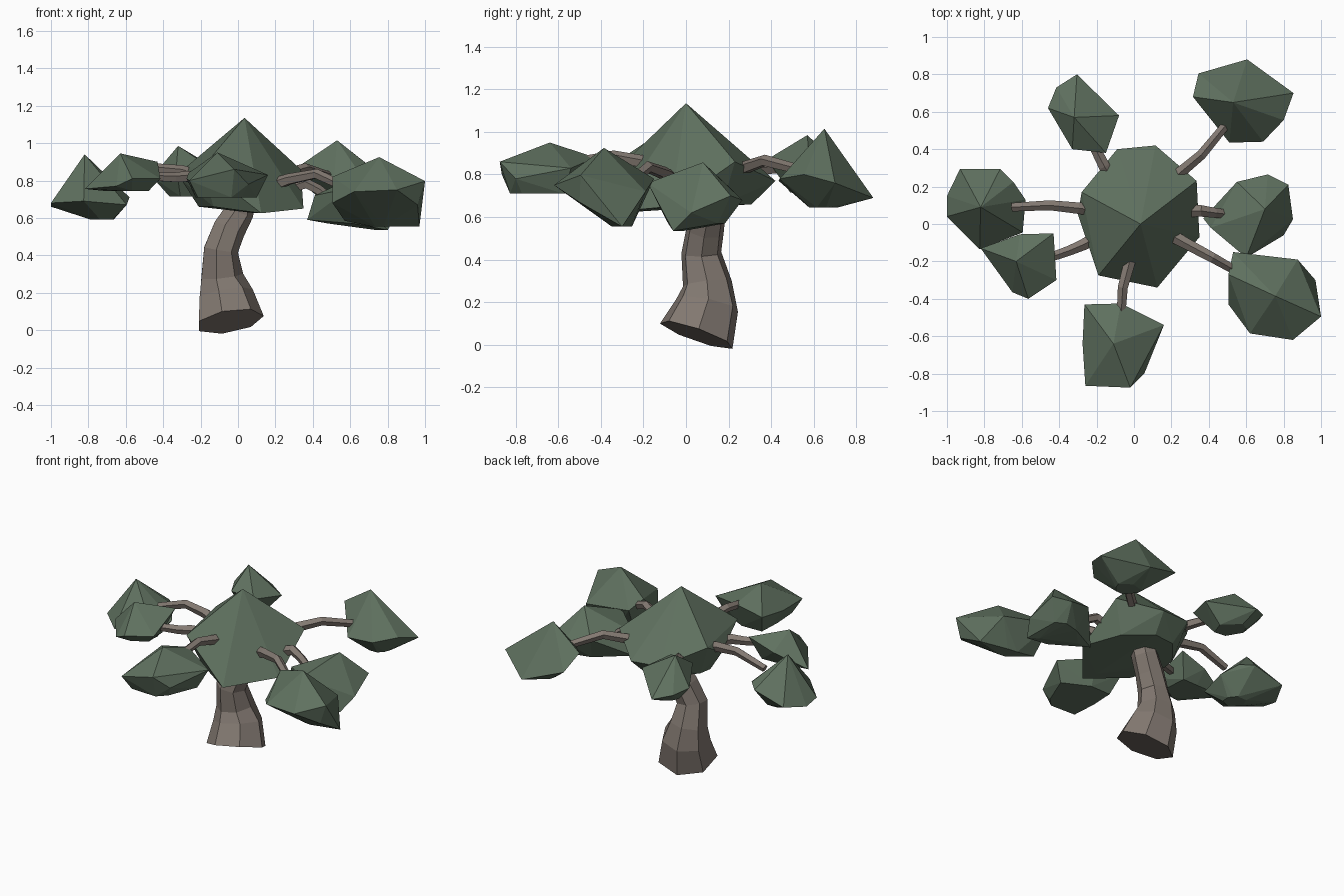
import bpy
import bmesh
from math import cos, sin, tau
from mathutils import Vector

cube = bpy.data.objects.get("Cube")
if cube:
    bpy.data.objects.remove(cube, do_unlink=True)


def make_material(name, colour):
    material = bpy.data.materials.new(name)
    material.use_nodes = True
    material.diffuse_color = colour
    material.node_tree.nodes["Principled BSDF"].inputs["Base Color"].default_value = colour
    return material


leaf_green = make_material("leaf green", (0.115, 0.165, 0.115, 1))
bark_brown = make_material("bark brown", (0.225, 0.19, 0.165, 1))


def finish(bm, name, material):
    """Turn a bmesh into a flat shaded object."""
    bmesh.ops.recalc_face_normals(bm, faces=bm.faces)
    mesh = bpy.data.meshes.new(name)
    bm.to_mesh(mesh)
    bm.free()
    mesh.materials.append(material)
    obj = bpy.data.objects.new(name, mesh)
    bpy.context.collection.objects.link(obj)
    return obj


def leaf_clump(name, crown, rim, foot, spread=0.6):
    """Faceted clump: a peak, a rim and a smaller flat underside around foot."""
    bm = bmesh.new()
    foot = Vector(foot)
    bm.verts.new(crown)
    for corner in map(Vector, rim):
        bm.verts.new(corner)
        under = foot.lerp(corner, spread)
        under.z = min(foot.z, corner.z)
        bm.verts.new(under)
    hull = bmesh.ops.convex_hull(bm, input=bm.verts)
    inside = [v for v in hull["geom_interior"] if isinstance(v, bmesh.types.BMVert)]
    bmesh.ops.delete(bm, geom=inside, context="VERTS")
    bmesh.ops.dissolve_limit(bm, angle_limit=0.02, verts=bm.verts, edges=bm.edges)
    return finish(bm, name, leaf_green)


def limb(name, path, radii, sides):
    """Tapered many-sided tube along a path, capped at both ends."""
    bm = bmesh.new()
    points = [Vector(p) for p in path]
    last = len(points) - 1
    rings = []
    for i, (point, radius) in enumerate(zip(points, radii)):
        along = (points[min(i + 1, last)] - points[max(i - 1, 0)]).normalized()
        guide = Vector((1, 0, 0)) if abs(along.z) > 0.7 else Vector((0, 0, 1))
        side = (guide - along * guide.dot(along)).normalized()
        other = along.cross(side)
        angles = [tau * k / sides for k in range(sides)]
        rings.append([bm.verts.new(point + radius * (cos(a) * side + sin(a) * other))
                      for a in angles])
    for low, high in zip(rings, rings[1:]):
        for k in range(sides):
            n = (k + 1) % sides
            bm.faces.new((low[k], low[n], high[n], high[k]))
    bm.faces.new(rings[0])
    bm.faces.new(rings[-1])
    return finish(bm, name, bark_brown)


def branch(name, *path):
    radii = [0.036 - 0.004 * i for i in range(len(path))]
    return limb(name, path, radii, sides=5)


# Leaning trunk with a flared foot
limb("trunk",
     [(-.045, .05, .047), (-.07, .1, .19), (-.09, .1, .29), (-.095, .072, .43),
      (-.05, .09, .54), (0, .105, .63), (.02, .09, .76)],
     [.185, .152, .118, .096, .09, .084, .08], sides=7)

# Main canopy over the trunk
leaf_clump("canopy_middle", (.035, 0, 1.135),
           [(-.28, .17, .87), (-.3, .05, .8), (-.19, -.275, .87), (.125, -.34, .625),
            (.35, -.07, .65), (.335, .23, .86), (.115, .42, .77), (-.09, .4, .78)],
           foot=(.02, .02, .66), spread=.72)

# Outer clumps
leaf_clump("clump_front", (-.11, -.64, .95),
           [(-.265, -.43, .84), (-.07, -.425, .88), (.16, -.54, .83), (.055, -.8, .78),
            (-.02, -.875, .86), (-.26, -.865, .8), (-.275, -.64, .81)],
           foot=(-.08, -.68, .71), spread=.75)
leaf_clump("clump_front_left", (.755, -.385, .925),
           [(.53, -.15, .78), (.875, -.19, .72), (1, -.495, .797), (.85, -.62, .75),
            (.62, -.585, .74), (.505, -.43, .68), (.505, -.27, .82), (.97, -.3, .555),
            (.57, -.27, .585), (.96, -.5, .67)],
           foot=(.76, -.28, .555), spread=.2)
leaf_clump("clump_left", (.7, .08, .857),
           [(.715, .265, .68), (.825, .21, .7), (.85, .025, .62), (.8, -.06, .535),
            (.6, -.18, .76), (.41, -.02, .72), (.37, .03, .59), (.55, .225, .72)],
           foot=(.65, .06, .57))
leaf_clump("clump_back_left", (.53, .65, 1.015),
           [(.315, .68, .87), (.345, .805, .78), (.605, .88, .69), (.853, .7, .76),
            (.8, .555, .8), (.69, .44, .78), (.51, .435, .77)],
           foot=(.6, .64, .645), spread=.3)
leaf_clump("clump_back_right", (-.32, .57, .985),
           [(-.305, .8, .77), (-.08, .58, .84), (-.15, .38, .87), (-.33, .4, .87),
            (-.46, .62, .82), (-.415, .73, .8)],
           foot=(-.29, .58, .715), spread=.45)
leaf_clump("clump_right", (-.82, .09, .94),
           [(-.93, .295, .69), (-.715, .295, .75), (-.645, .225, .76), (-.58, .13, .71),
            (-.595, -.045, .67), (-.825, -.135, .69), (-1, .04, .68), (-1, .15, .66)],
           foot=(-.7, .08, .592), spread=.3)
leaf_clump("clump_front_right", (-.63, -.2, .945),
           [(-.82, -.13, .755), (-.61, -.055, .84), (-.43, -.05, .9), (-.415, -.3, .81),
            (-.565, -.4, .81), (-.65, -.365, .77)],
           foot=(-.57, -.2, .745))

# Bent branches joining the clumps to the canopy
branch("branch_front", (-.01, -.1, .79), (-.025, -.21, .86), (-.06, -.34, .885), (-.07, -.5, .86))
branch("branch_front_left", (.2, -.06, .78), (.27, -.1, .805), (.42, -.18, .835), (.58, -.27, .76))
branch("branch_left", (.24, .07, .74), (.36, .07, .785), (.43, .06, .75), (.52, .05, .68))
branch("branch_back_left", (.18, .2, .78), (.24, .27, .83), (.36, .37, .865), (.5, .54, .82))
branch("branch_back_right", (-.1, .22, .78), (-.16, .31, .82), (-.22, .43, .83))
branch("branch_right", (-.18, .07, .81), (-.3, .085, .85), (-.45, .1, .865), (-.65, .09, .8))
branch("branch_front_right", (-.18, -.06, .8), (-.27, -.11, .82), (-.34, -.14, .815), (-.48, -.19, .82))
